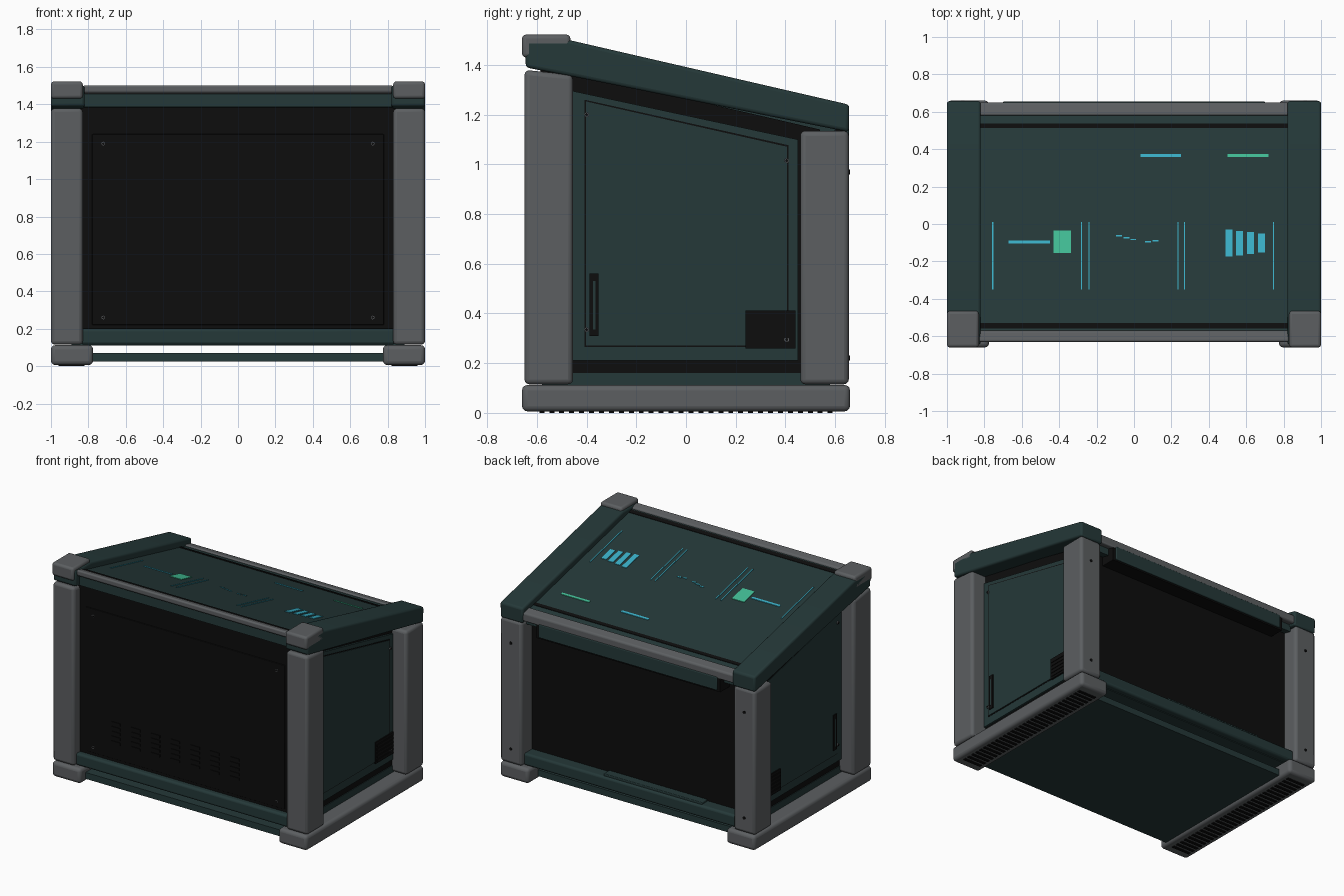
import bpy
import bmesh
import math
from mathutils import Matrix

cube = bpy.data.objects.get("Cube")
if cube:
    bpy.data.objects.remove(cube, do_unlink=True)


def material(name, rgb, rough=0.6):
    m = bpy.data.materials.new(name)
    m.use_nodes = True
    m.diffuse_color = (*rgb, 1)
    node = next(n for n in m.node_tree.nodes if n.type == 'BSDF_PRINCIPLED')
    node.inputs["Base Color"].default_value = (*rgb, 1)
    node.inputs["Roughness"].default_value = rough
    return m


GREY = material("metal grey", (0.107, 0.114, 0.120))
GREEN = material("dark green", (0.018, 0.040, 0.040))
BLACK = material("black", (0.004, 0.004, 0.004))
CYAN = material("cyan", (0.042, 0.43, 0.57))
MINT = material("mint", (0.055, 0.51, 0.30))


def finish(bm, name, mat, bevel=0):
    bmesh.ops.recalc_face_normals(bm, faces=bm.faces)
    mesh = bpy.data.meshes.new(name)
    bm.to_mesh(mesh)
    bm.free()
    mesh.materials.append(mat)
    ob = bpy.data.objects.new(name, mesh)
    bpy.context.collection.objects.link(ob)
    if bevel:
        mod = ob.modifiers.new("bevel", 'BEVEL')
        mod.width = bevel
        mod.segments = 3
        mod.limit_method = 'ANGLE'
        bpy.ops.object.select_all(action='DESELECT')
        bpy.context.view_layer.objects.active = ob
        ob.select_set(True)
        bpy.ops.object.shade_smooth_by_angle(angle=math.radians(35))
    return ob


def prism(name, mat, x0, x1, profile, bevel=0):
    """Extrude a (y, z) profile along x."""
    bm = bmesh.new()
    ends = [[bm.verts.new((x, y, z)) for y, z in profile] for x in (x0, x1)]
    bm.faces.new(ends[0])
    bm.faces.new(ends[1])
    n = len(profile)
    for i in range(n):
        j = (i + 1) % n
        bm.faces.new((ends[0][i], ends[0][j], ends[1][j], ends[1][i]))
    return finish(bm, name, mat, bevel)


def box(name, mat, x0, x1, y0, y1, z0, z1, bevel=0):
    return prism(name, mat, x0, x1, [(y0, z0), (y1, z0), (y1, z1), (y0, z1)], bevel)


def screw(name, mat, loc, axis, radius=0.01):
    bm = bmesh.new()
    rot = Matrix.Rotation(math.pi / 2, 4, 'Y' if axis == 'x' else 'X')
    bmesh.ops.create_cone(bm, cap_ends=True, segments=12, radius1=radius, radius2=radius,
                          depth=0.008, matrix=Matrix.Translation(loc) @ rot)
    return finish(bm, name, mat)


SLOPE = 0.232


def deck_z(y):
    return 1.346 - SLOPE * y


def on_deck(name, mat, x0, x1, y0, y1, low, high, bevel=0):
    """Slab that follows the sloping deck between two offsets."""
    return prism(name, mat, x0, x1, [(y0, deck_z(y0) + low), (y1, deck_z(y1) + low),
                                     (y1, deck_z(y1) + high), (y0, deck_z(y0) + high)], bevel)


# Body core, deck and floor
prism("body_core", BLACK, -0.885, 0.885,
      [(-0.585, 0.14), (0.54, 0.14), (0.54, 1.14), (-0.585, 1.40)])
on_deck("top_deck", GREEN, -0.83, 0.83, -0.605, 0.6, -0.1, 0)
box("body_floor", GREEN, -0.89, 0.89, -0.58, 0.58, 0.11, 0.16)
box("bottom_plate", GREEN, -0.79, 0.79, -0.6, 0.55, 0.025, 0.07)
box("front_bottom_rail", GREEN, -0.84, 0.84, -0.625, -0.56, 0.115, 0.2, 0.015)
box("back_bottom_rail", GREEN, -0.84, 0.84, 0.52, 0.625, 0.115, 0.2, 0.015)
box("back_rail_tab", GREEN, -0.55, 0.22, 0.545, 0.61, 0.19, 0.215, 0.005)

# Grey rails and black seams across the deck
on_deck("front_top_rail", GREY, -0.83, 0.83, -0.63, -0.57, -0.03, 0.012, 0.012)
on_deck("back_top_rail", GREY, -0.83, 0.83, 0.58, 0.65, -0.05, 0.012, 0.012)
on_deck("front_seam", BLACK, -0.82, 0.82, -0.56, -0.53, -0.02, 0.003)
on_deck("back_seam", BLACK, -0.82, 0.82, 0.513, 0.538, -0.02, 0.003)

# Bar below the back rail
box("back_bar_frame", BLACK, -0.72, 0.72, 0.54, 0.645, 1.055, 1.17)
box("back_bar", GREEN, -0.7, 0.7, 0.6, 0.655, 1.065, 1.16, 0.006)

# Front panel with seams, vents and screws
box("front_panel", BLACK, -0.78, 0.78, -0.592, -0.58, 0.22, 1.24, 0.004)
for i in range(7):
    x = -0.54 + i * 0.155
    for k in range(5):
        z = 0.33 + k * 0.034
        box("front_vent", BLACK, x - 0.035, x + 0.035, -0.598, -0.59, z, z + 0.018)
for x in (-0.72, 0.72):
    for z in (0.26, 1.19):
        screw("front_screw", GREY, (x, -0.592, z), 'y')
        screw("front_screw_core", BLACK, (x, -0.594, z), 'y', 0.007)

for s in (1, -1):
    # Feet with tread ribs
    box("foot_rail", GREY, s * 0.775, s * 1.0, -0.66, 0.66, 0.006, 0.112, 0.022)
    for i in range(30):
        y = -0.58 + i * 0.04
        box("foot_tread", BLACK, s * 0.82, s * 0.96, y - 0.01, y + 0.01, 0, 0.01)

    # Corner posts
    prism("front_post", GREY, s * 0.83, s * 1.0,
          [(-0.65, 0.115), (-0.455, 0.115), (-0.455, 1.36), (-0.65, 1.38)], 0.02)
    box("back_post", GREY, s * 0.83, s * 1.0, 0.46, 0.655, 0.115, 1.135, 0.02)
    for z in (0.22, 0.97):
        screw("back_post_screw", BLACK, (s * 0.915, 0.655, z), 'y')

    # Sloping arms with front caps
    prism("top_arm", GREEN, s * 0.82, s * 1.0,
          [(-0.645, 1.39), (-0.45, 1.352), (0.655, 1.13), (0.657, 1.24),
           (-0.47, 1.5), (-0.645, 1.5)], 0.014)
    box("arm_cap", GREY, s * 0.83, s * 1.0, -0.66, -0.465, 1.43, 1.522, 0.016)

    # Side panel: outer sheet, dark seam and raised inner sheet
    prism("side_panel", GREEN, s * 0.88, s * 0.9,
          [(-0.455, 0.21), (0.45, 0.21), (0.45, 1.1), (-0.455, 1.295)])
    prism("side_panel_seam", BLACK, s * 0.89, s * 0.902,
          [(-0.408, 0.266), (0.412, 0.266), (0.412, 1.077), (-0.408, 1.26)])
    prism("side_panel_inner", GREEN, s * 0.89, s * 0.905,
          [(-0.402, 0.272), (0.406, 0.272), (0.406, 1.071), (-0.402, 1.253)])
    box("side_slot", BLACK, s * 0.89, s * 0.912, -0.388, -0.352, 0.31, 0.56)
    box("side_slot_grip", GREEN, s * 0.9, s * 0.914, -0.375, -0.365, 0.335, 0.53)
    box("side_vent", BLACK, s * 0.89, s * 0.912, 0.24, 0.44, 0.26, 0.412)
    for k in range(5):
        z = 0.275 + k * 0.026
        box("side_vent_louvre", BLACK, s * 0.9, s * 0.917, 0.25, 0.43, z, z + 0.012)
    for y, z in ((-0.4, 1.2), (-0.4, 0.335), (0.405, 1.015), (0.405, 0.295)):
        screw("side_screw", GREY, (s * 0.912, y, z), 'x')
        screw("side_screw_core", BLACK, (s * 0.914, y, z), 'x', 0.006)


# Painted deck markings
def mark(name, mat, x, y, w, h):
    on_deck(name, mat, x - w / 2, x + w / 2, y - h / 2, y + h / 2, -0.002, 0.004)


for x in (-0.755, -0.28, -0.24, 0.235, 0.27, 0.745):
    mark("divider_line", CYAN, x, -0.17, 0.006, 0.36)
mark("slider_bar", CYAN, -0.56, -0.096, 0.22, 0.016)
mark("slider_block", MINT, -0.383, -0.095, 0.095, 0.12)
for x, y in ((-0.08, -0.063), (-0.04, -0.073), (-0.005, -0.083), (0.075, -0.095), (0.115, -0.089)):
    mark("curve_dash", CYAN, x, y, 0.03, 0.007)
for i in range(4):
    mark("meter_bar", CYAN, 0.507 + i * 0.058, -0.102, 0.038, 0.145 - i * 0.014)
mark("cyan_label_bar", CYAN, 0.143, 0.365, 0.215, 0.016)
mark("mint_label_bar", MINT, 0.61, 0.365, 0.22, 0.016)
